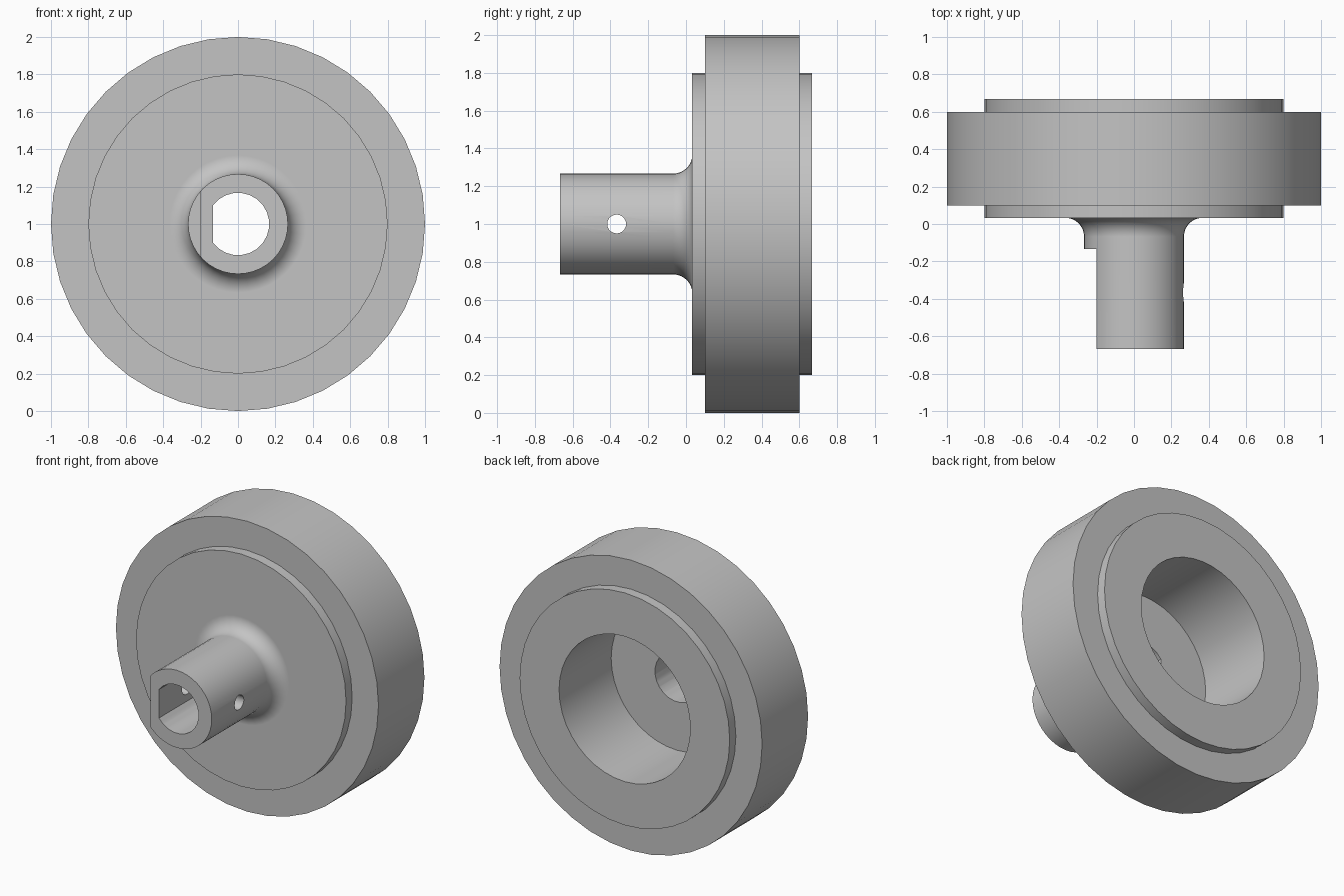
import bpy, bmesh, math
from mathutils import Matrix, Vector

cube = bpy.data.objects.get("Cube")
if cube:
    bpy.data.objects.remove(cube, do_unlink=True)

CENTRE = Vector((0, 0, 1))
SIDES = 40

grey = bpy.data.materials.new("plain grey")
grey.use_nodes = True
colour = (0.55, 0.55, 0.55, 1)
grey.diffuse_color = colour
grey.node_tree.nodes["Principled BSDF"].inputs["Base Color"].default_value = colour


def make_object(name, bm):
    bmesh.ops.recalc_face_normals(bm, faces=bm.faces)
    mesh = bpy.data.meshes.new(name)
    bm.to_mesh(mesh)
    bm.free()
    mesh.materials.append(grey)
    obj = bpy.data.objects.new(name, mesh)
    bpy.context.collection.objects.link(obj)
    return obj


def revolve(name, profile):
    """Turn (radius, y) points about the horizontal y axis."""
    bm = bmesh.new()
    verts = [bm.verts.new((r, y, CENTRE.z)) for r, y in profile]
    edges = [bm.edges.new(pair) for pair in zip(verts, verts[1:])]
    bmesh.ops.spin(bm, geom=verts + edges, cent=CENTRE, axis=(0, 1, 0),
                   angle=math.tau, steps=SIDES)
    bmesh.ops.remove_doubles(bm, verts=bm.verts, dist=0.0001)
    return make_object(name, bm)


def cut(target, cutter):
    cutter.hide_render = True
    mod = target.modifiers.new("cut", "BOOLEAN")
    mod.operation, mod.solver, mod.object = "DIFFERENCE", "EXACT", cutter
    bpy.context.view_layer.objects.active = target
    bpy.ops.object.modifier_apply(modifier=mod.name)
    bpy.data.objects.remove(cutter, do_unlink=True)


# Stepped wheel, filleted shaft and rear pocket in one profile
hub_r, fillet = 0.267, 0.1
front, back = 0.033, 0.667
profile = [(0, -0.667), (hub_r, -0.667)]
for i in range(9):
    a = math.pi / 2 * i / 8
    profile.append((hub_r + fillet * (1 - math.cos(a)),
                    front - fillet * (1 - math.sin(a))))
profile += [(0.8, front), (0.8, 0.1), (1, 0.1), (1, 0.6), (0.8, 0.6),
            (0.8, back), (0.5, back), (0.5, 0.1), (0, 0.1)]
hub = revolve("wheel_hub", profile)

# Flat along the side of the shaft
bm = bmesh.new()
bmesh.ops.create_cube(bm, size=1, matrix=Matrix.Translation((-0.4, -0.433, 1))
                      @ Matrix.Diagonal((0.4, 0.6, 1, 1)))
cut(hub, make_object("shaft_flat_cutter", bm))

# D-shaped bore right through the shaft
bm = bmesh.new()
bore_r, flat_x = 0.167, -0.135
limit = math.acos(flat_x / bore_r)
ring = []
for i in range(20):
    a = -limit + 2 * limit * i / 19
    ring.append(bm.verts.new((bore_r * math.cos(a), -0.8, 1 + bore_r * math.sin(a))))
face = bm.faces.new(ring)
extruded = bmesh.ops.extrude_face_region(bm, geom=[face])["geom"]
bmesh.ops.translate(bm, vec=(0, 1.2, 0),
                    verts=[g for g in extruded if isinstance(g, bmesh.types.BMVert)])
cut(hub, make_object("bore_cutter", bm))

# Cross hole for the set screw
bm = bmesh.new()
bmesh.ops.create_cone(bm, cap_ends=True, segments=20, radius1=0.05, radius2=0.05,
                      depth=1, matrix=Matrix.Translation((0, -0.367, 1))
                      @ Matrix.Rotation(math.pi / 2, 4, "Y"))
cut(hub, make_object("screw_hole_cutter", bm))

# Smooth round walls, crisp rims
bpy.ops.object.select_all(action="DESELECT")
hub.select_set(True)
bpy.context.view_layer.objects.active = hub
bpy.ops.object.shade_smooth_by_angle(angle=math.radians(30))
normals = hub.modifiers.new("even_normals", "WEIGHTED_NORMAL")
normals.keep_sharp = True
